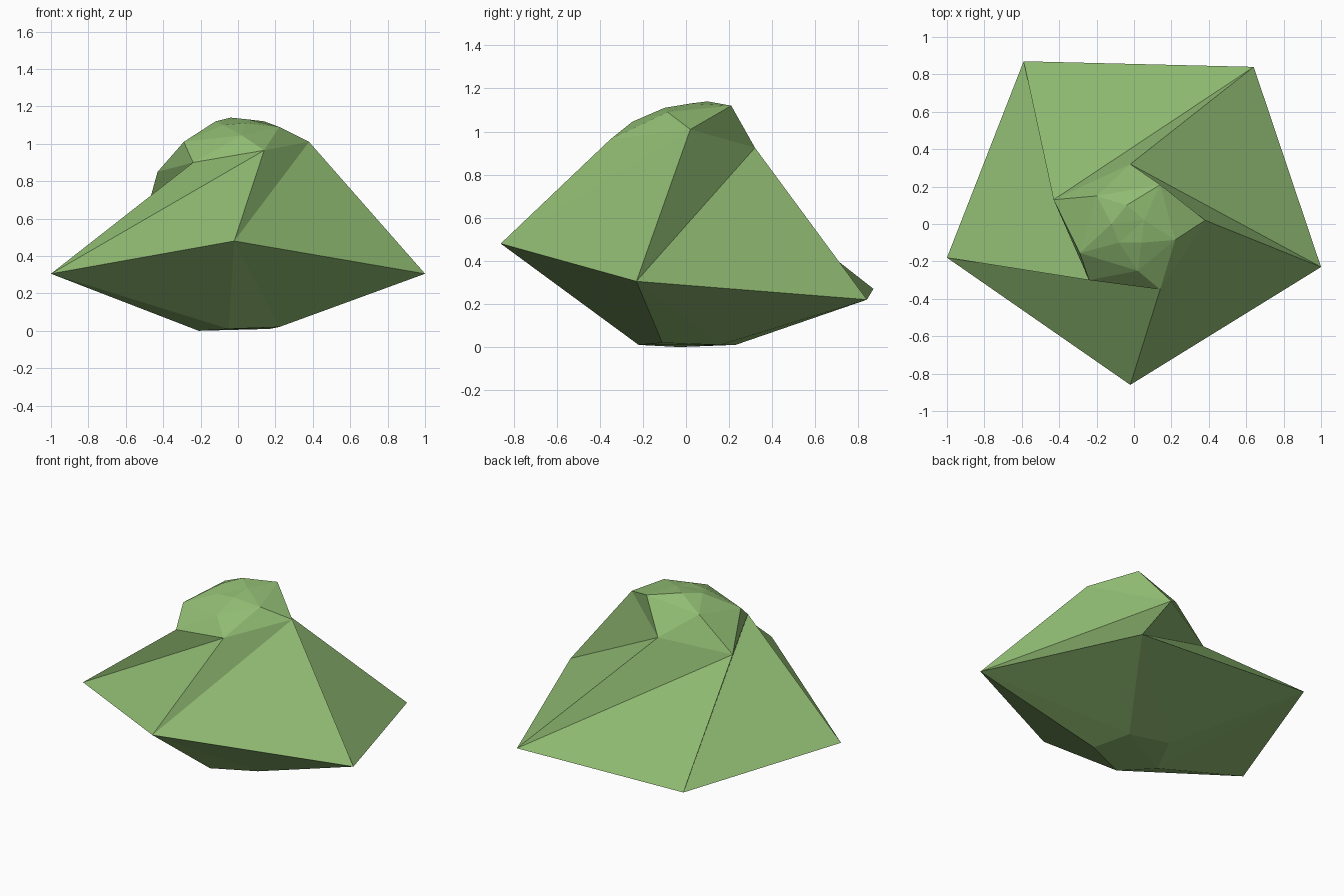
import bpy
import bmesh

cube = bpy.data.objects.get("Cube")
if cube:
    bpy.data.objects.remove(cube, do_unlink=True)

# Leaf green, used for the whole body
green = bpy.data.materials.new("leaf_green")
green.use_nodes = True
leaf_colour = (0.28, 0.50, 0.17, 1.0)
green.diffuse_color = leaf_colour
bsdf = green.node_tree.nodes["Principled BSDF"]
bsdf.inputs["Base Color"].default_value = leaf_colour
bsdf.inputs["Roughness"].default_value = 0.9

# Five-sided twisting cross-sections, listed clockwise seen from above
base = [(-.21, -.03, 0), (-.08, .23, .01), (.17, .16, .01), (.22, -.11, .02), (-.05, -.22, .01)]
skirt = [(-.59, .87, .27), (.64, .84, .22), (1, -.23, .305), (-.02, -.86, .48), (-1, -.18, .305)]
shoulder = [(-.43, .13, .85), (-.02, .32, .925), (.38, .02, 1.01), (.14, -.35, .965), (-.24, -.3, .9)]
neck = [(-.2, .15, 1.06), (.14, .21, 1.12), (.22, -.085, 1.09), (.02, -.25, 1.045), (-.29, -.155, 1.01)]
crown = [(-.04, .1, 1.14), (.055, .02, 1.13), (.04, -.1, 1.11), (-.08, -.1, 1.1), (-.12, 0, 1.12)]

bm = bmesh.new()


def add_ring(points):
    return [bm.verts.new(p) for p in points]


def bridge(wide, narrow, step):
    """Join two rings by triangles whose diagonals lean step places round."""
    count = len(wide)
    for i in range(count):
        j = (i + step) % count
        bm.faces.new((wide[i], wide[j], narrow[j]))
        bm.faces.new((wide[i], narrow[j], narrow[i]))


rings = [add_ring(points) for points in (skirt, shoulder, neck, crown)]
foot = add_ring(base)

# Tapered underside
bridge(rings[0], foot, 1)

# Spiralling upper tiers
for lower, upper in zip(rings, rings[1:]):
    bridge(lower, upper, -1)

# Closed bottom and top
bm.faces.new(foot)
bm.faces.new(rings[-1])
bmesh.ops.triangulate(bm, faces=[f for f in bm.faces if len(f.verts) > 4])
bmesh.ops.recalc_face_normals(bm, faces=bm.faces)

mesh = bpy.data.meshes.new("faceted_bush")
bm.to_mesh(mesh)
bm.free()
mesh.materials.append(green)
bush = bpy.data.objects.new("faceted_bush", mesh)
bpy.context.collection.objects.link(bush)
